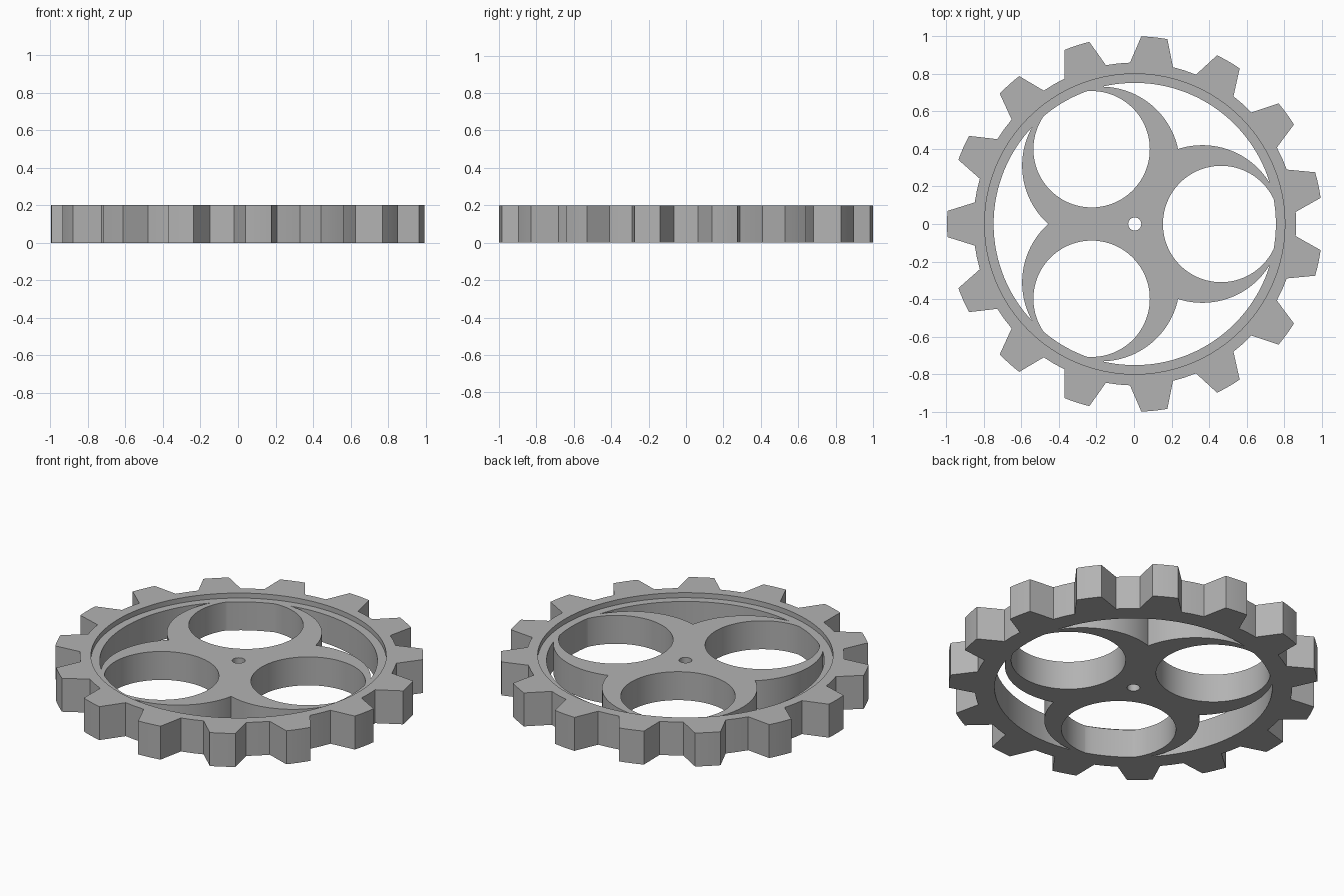
import bpy
import bmesh
from math import cos, sin, radians, pi

HEIGHT = 0.2
FLOOR = 0.17        # level of the sunken web inside the rim
TEETH = 15
CENTRE_X = 0.004

cube = bpy.data.objects.get("Cube")
if cube:
    bpy.data.objects.remove(cube, do_unlink=True)

grey = bpy.data.materials.new("plain grey")
grey.use_nodes = True
colour = (0.45, 0.45, 0.45, 1)
grey.diffuse_color = colour
grey.node_tree.nodes["Principled BSDF"].inputs["Base Color"].default_value = colour


def polar(radius, angle):
    return radius * cos(angle), radius * sin(angle)


def prism(name, outline, low, high):
    """Extrude a closed flat outline from low to high."""
    bm = bmesh.new()
    base = bm.faces.new([bm.verts.new((x, y, low)) for x, y in outline])
    top = bmesh.ops.extrude_face_region(bm, geom=[base])["geom"]
    verts = [v for v in top if isinstance(v, bmesh.types.BMVert)]
    bmesh.ops.translate(bm, verts=verts, vec=(0, 0, high - low))
    bmesh.ops.recalc_face_normals(bm, faces=bm.faces)
    mesh = bpy.data.meshes.new(name)
    bm.to_mesh(mesh)
    bm.free()
    obj = bpy.data.objects.new(name, mesh)
    bpy.context.collection.objects.link(obj)
    mesh.materials.append(grey)
    return obj


def disc(name, radius, low, high, centre=(0, 0), sides=96):
    ring = [polar(radius, 2 * pi * i / sides) for i in range(sides)]
    return prism(name, [(x + centre[0], y + centre[1]) for x, y in ring], low, high)


def combine(target, tool, operation):
    """Apply a boolean and discard the tool."""
    mod = target.modifiers.new(operation, 'BOOLEAN')
    mod.operation = operation
    mod.solver = 'EXACT'
    mod.object = tool
    bpy.context.view_layer.objects.active = target
    bpy.ops.object.modifier_apply(modifier=mod.name)
    bpy.data.objects.remove(tool, do_unlink=True)


# Toothed blank: curved tips and roots joined by straight flanks
outline = []
for i in range(TEETH):
    middle = 180 + i * 360 / TEETH
    for radius, offsets in ((0.86, (-12, -7.7)), (1.0, (-4, -2, 0, 2, 4)), (0.86, (7.7,))):
        outline += [polar(radius, radians(middle + a)) for a in offsets]
gear = prism("gear_wheel", outline, 0, HEIGHT)

# Sunken face inside the rim
combine(gear, disc("recess", 0.8, FLOOR, 1), 'DIFFERENCE')

# Three overlapping lobes with round holes form the crescent spokes
lobe_angles = [radians(a) for a in (0, 120, 240)]
spokes = None
for angle in lobe_angles:
    lobe = disc("lobe", 0.42, -0.6, 0.6, polar(0.36, angle))
    if spokes:
        combine(spokes, lobe, 'UNION')
    else:
        spokes = lobe
for angle in lobe_angles:
    combine(spokes, disc("hole", 0.31, -0.8, 0.8, polar(0.46, angle)), 'DIFFERENCE')
combine(spokes, disc("axle_hole", 0.035, -0.8, 0.8, sides=32), 'DIFFERENCE')

# Everything inside the rim except the spokes is cut away
openings = disc("openings", 0.752, -0.4, 0.4, sides=128)
combine(openings, spokes, 'DIFFERENCE')
combine(gear, openings, 'DIFFERENCE')

gear.location.x = CENTRE_X
bpy.ops.object.select_all(action='DESELECT')
gear.select_set(True)
bpy.context.view_layer.objects.active = gear
bpy.ops.object.shade_smooth_by_angle(angle=radians(25))
